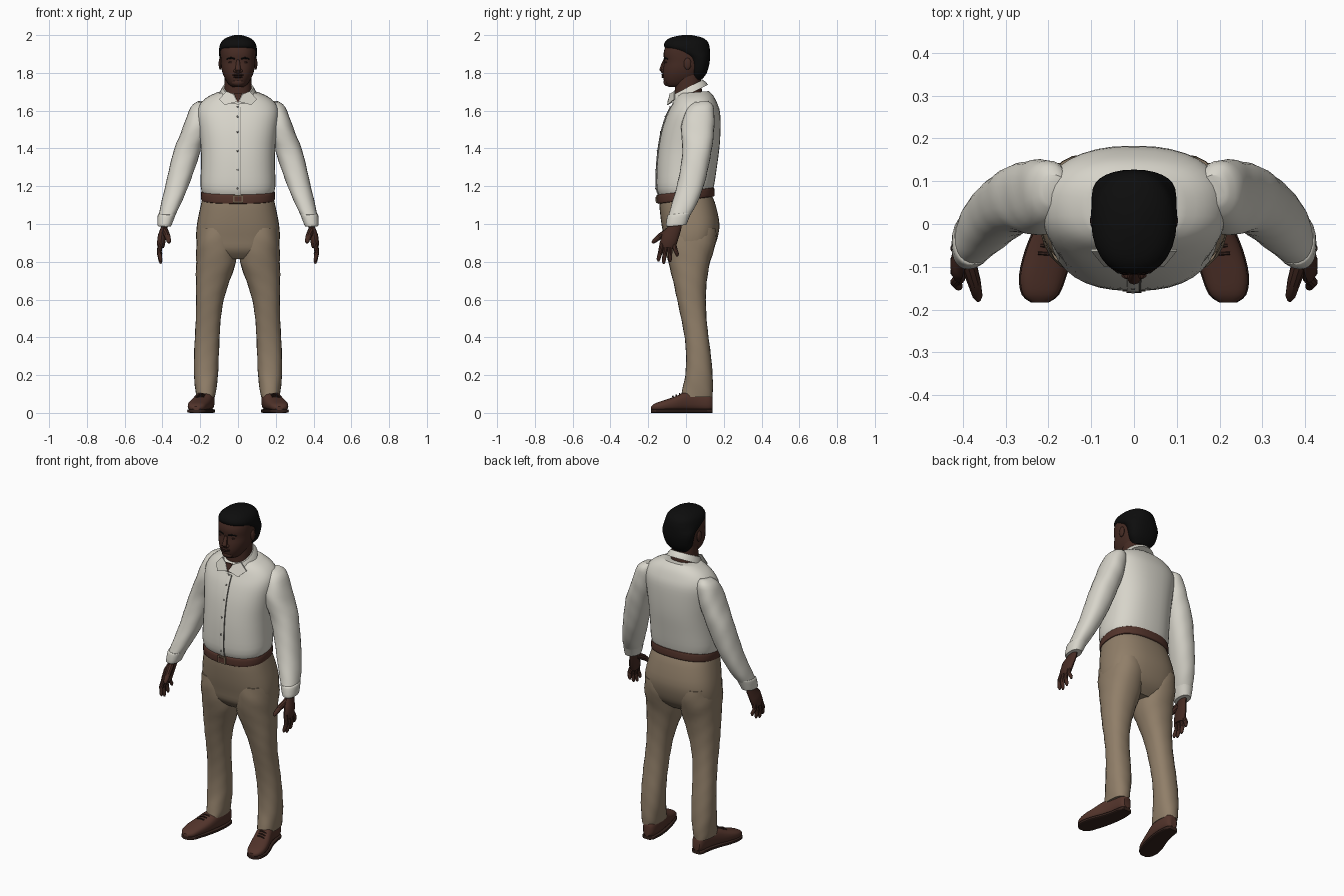
import bpy, bmesh, math
from mathutils import Vector

cube = bpy.data.objects.get("Cube")
if cube:
    bpy.data.objects.remove(cube, do_unlink=True)

built = []


def material(name, r, g, b):
    mat = bpy.data.materials.new(name)
    mat.use_nodes = True
    mat.diffuse_color = (r, g, b, 1)
    shader = mat.node_tree.nodes["Principled BSDF"]
    shader.inputs["Base Color"].default_value = (r, g, b, 1)
    shader.inputs["Roughness"].default_value = 0.8
    return mat


skin = material("dark_brown_skin", .06, .024, .017)
lip = material("deep_brown", .032, .013, .01)
black = material("black_hair", .004, .004, .004)
cotton = material("off_white_cotton", .68, .66, .59)
seam = material("grey_seam", .22, .21, .19)
khaki = material("khaki_cloth", .28, .21, .14)
leather = material("brown_leather", .085, .034, .024)
sole_mat = material("dark_sole", .035, .016, .012)
metal = material("buckle_metal", .16, .11, .07)


def finish(name, bm, mat):
    bmesh.ops.recalc_face_normals(bm, faces=bm.faces)
    mesh = bpy.data.meshes.new(name)
    bm.to_mesh(mesh)
    bm.free()
    mesh.materials.append(mat)
    obj = bpy.data.objects.new(name, mesh)
    bpy.context.collection.objects.link(obj)
    built.append(obj)
    return obj


def spline(rows, steps=3):
    """Catmull-Rom interpolation through rows of numbers."""
    out = []
    for i in range(len(rows) - 1):
        p = [Vector(rows[max(0, min(len(rows) - 1, i + k))]) for k in (-1, 0, 1, 2)]
        for s in range(steps):
            t = s / steps
            out.append(p[1] + (p[2] - p[0]) * (t / 2)
                       + (p[0] * 2 - p[1] * 5 + p[2] * 4 - p[3]) * (t * t / 2)
                       + (p[1] * 3 - p[0] - p[2] * 3 + p[3]) * (t ** 3 / 2))
    return out + [Vector(rows[-1])]


def skin_rings(name, rings, mat):
    """Bridge rings of points and cap both ends."""
    bm = bmesh.new()
    loops = [[bm.verts.new(p) for p in ring] for ring in rings]
    n = len(loops[0])
    for low, high in zip(loops, loops[1:]):
        for i in range(n):
            j = (i + 1) % n
            bm.faces.new((low[i], low[j], high[j], high[i]))
    bm.faces.new(loops[0])
    bm.faces.new(loops[-1])
    return finish(name, bm, mat)


def loft(name, rows, mat, side=1, n=24, power=2.3, tilt=0, axis="z", wrinkle=0, steps=3):
    """Rows: station, then low and high limits on the two cross axes."""
    rings = []
    for t, a0, a1, b0, b1 in spline(rows, steps):
        ring = []
        for i in range(n):
            ang = math.tau * i / n
            c, s = math.cos(ang), math.sin(ang)
            fold = 1 + wrinkle * math.sin(3 * ang + 23 * t) * math.sin(41 * t + ang)
            a = (a0 + a1) / 2 + fold * (a1 - a0) / 2 * math.copysign(abs(c) ** (2 / power), c)
            off = fold * (b1 - b0) / 2 * math.copysign(abs(s) ** (2 / power), s)
            b = (b0 + b1) / 2 + off
            ring.append((side * a, b, t + tilt * off) if axis == "z" else (side * a, t, b))
        rings.append(ring)
    return skin_rings(name, rings, mat)


def round_loft(name, rows, mat, **options):
    """Loft that is symmetric in x: station, half width, front, back."""
    return loft(name, [(t, -w, w, f, b) for t, w, f, b in rows], mat, **options)


def tube(name, points, radii, mat, side=1, flat=1.0, n=10):
    pts = [Vector((side * x, y, z)) for x, y, z in points]
    rings = []
    for i, p in enumerate(pts):
        d = (pts[min(i + 1, len(pts) - 1)] - pts[max(i - 1, 0)]).normalized()
        u = d.cross(Vector((1, 0, 0) if abs(d.x) < .8 else (0, 0, 1))).normalized()
        v = d.cross(u)
        rings.append([p + radii[i] * (u * math.cos(math.tau * k / n)
                      + v * flat * math.sin(math.tau * k / n)) for k in range(n)])
    return skin_rings(name, rings, mat)


def blob(name, centre, size, mat):
    bm = bmesh.new()
    bmesh.ops.create_uvsphere(bm, u_segments=14, v_segments=9, radius=1)
    bmesh.ops.scale(bm, vec=size, verts=bm.verts)
    bmesh.ops.translate(bm, vec=centre, verts=bm.verts)
    return finish(name, bm, mat)


def plate(name, points, mat, side=1, depth=.006):
    front = [(side * x, y, z) for x, y, z in points]
    return skin_rings(name, [front, [(x, y + depth, z) for x, y, z in front]], mat)


# Head, hair and neck
round_loft("head", [(1.725, .028, -.09, -.01), (1.74, .05, -.11, .03), (1.78, .074, -.122, .07),
                    (1.82, .087, -.121, .09), (1.86, .091, -.115, .1), (1.9, .093, -.119, .105),
                    (1.94, .09, -.108, .105), (1.975, .065, -.08, .085)], skin, n=28)
round_loft("hair", [(1.765, .05, .03, .085), (1.8, .08, .025, .11), (1.85, .094, .02, .124),
                    (1.885, .099, 0, .127), (1.91, .1, -.06, .127), (1.935, .099, -.113, .125),
                    (1.965, .088, -.11, .115), (1.987, .06, -.08, .085), (2, .018, -.02, .03)],
           black, n=28)
round_loft("neck", [(1.62, .076, -.062, .1), (1.7, .073, -.06, .085), (1.8, .07, -.055, .075)], skin)

# Facial features
tube("nose", [(0, -.112, 1.868), (0, -.121, 1.84), (0, -.126, 1.818), (0, -.115, 1.803)],
     [.008, .012, .016, .012], skin)
blob("upper_lip", (0, -.121, 1.789), (.03, .01, .006), lip)
blob("lower_lip", (0, -.12, 1.779), (.026, .01, .006), lip)
blob("chin", (0, -.101, 1.75), (.034, .018, .02), skin)
for side, tag in ((1, "left"), (-1, "right")):
    blob(tag + "_nostril", (side * .014, -.118, 1.811), (.011, .011, .009), skin)
    blob(tag + "_eye", (side * .036, -.103, 1.856), (.015, .007, .006), lip)
    tube(tag + "_brow", [(.016, -.115, 1.874), (.036, -.111, 1.88), (.06, -.095, 1.874)],
         [.004, .005, .003], black, side)
    blob(tag + "_ear", (side * .094, .008, 1.848), (.009, .02, .031), skin)

# Shirt body
torso = [(1.15, .183, -.137, .137), (1.2, .198, -.155, .15), (1.3, .196, -.155, .165),
         (1.4, .197, -.147, .178), (1.5, .207, -.13, .183), (1.58, .216, -.105, .18),
         (1.63, .205, -.08, .165), (1.67, .165, -.06, .145), (1.697, .108, -.042, .12)]
round_loft("shirt_body", torso, cotton, n=36, power=2.4, tilt=.08)


# Front strip with its stitched edge and buttons
def front_strip(name, x0, x1, lift, mat):
    rows = [(t + .08 * (f - b) / 2, x0, x1, f - lift, f + .004) for t, w, f, b in torso[:-2]]
    loft(name, rows, mat, n=12, power=6)


front_strip("shirt_placket", -.016, .014, .004, cotton)
front_strip("placket_seam", .012, .017, .005, seam)
for t, w, f, b in torso[1:-2]:
    blob("shirt_button", (-.002, f - .005, t + .04 * (f - b)), (.005, .003, .005), seam)

# Collar
round_loft("collar_band", [(1.685, .1, -.09, .116), (1.705, .09, -.086, .104),
                           (1.722, .08, -.077, .088)], cotton, tilt=.5, power=2)
plate("open_neck", [(-.022, -.086, 1.69), (.022, -.086, 1.69), (0, -.097, 1.64)], skin)
for side, tag in ((1, "left"), (-1, "right")):
    plate(tag + "_collar_leaf", [(.004, -.098, 1.648), (.07, -.1, 1.63), (.1, -.064, 1.66),
                                 (.062, -.064, 1.703), (.024, -.086, 1.688)], cotton, side)

# Belt and trouser seat
round_loft("trouser_seat", [(1.145, .186, -.137, .14), (1.1, .197, -.141, .157),
                            (1, .217, -.13, .177), (.92, .221, -.114, .165),
                            (.86, .205, -.1, .138), (.815, .14, -.06, .09)], khaki, n=36, power=2.5)
round_loft("belt", [(1.126, .19, -.147, .147), (1.133, .196, -.151, .152),
                    (1.168, .195, -.151, .15), (1.175, .188, -.145, .145)],
           leather, n=36, power=2.4, tilt=.13)
plate("buckle", [(-.027, -.158, 1.112), (.027, -.158, 1.112), (.027, -.157, 1.154),
                 (-.027, -.157, 1.154)], metal)
plate("buckle_centre", [(-.018, -.161, 1.12), (.018, -.161, 1.12), (.018, -.16, 1.146),
                        (-.018, -.16, 1.146)], leather)

for side, tag in ((1, "left"), (-1, "right")):
    # Sleeves
    loft(tag + "_sleeve", [(1.648, .16, .215, .045, .115), (1.62, .15, .25, .01, .143),
                           (1.55, .15, .279, -.02, .15), (1.48, .165, .304, -.025, .148),
                           (1.4, .194, .336, -.02, .14), (1.3, .226, .363, -.03, .12),
                           (1.2, .262, .386, -.05, .095), (1.1, .306, .409, -.08, .058),
                           (1.04, .336, .42, -.097, .022)], cotton, side, tilt=.1, wrinkle=.025)
    loft(tag + "_cuff", [(1.055, .328, .42, -.095, .03), (1.045, .332, .425, -.1, .024),
                         (1, .349, .427, -.106, .006), (.99, .354, .424, -.1, .002)],
         cotton, side, tilt=.1)

    # Hands
    tube(tag + "_palm", [(.388, -.05, 1.02), (.391, -.058, .98), (.402, -.083, .935),
                         (.408, -.095, .895), (.408, -.097, .875)],
         [.031, .034, .045, .044, .034], skin, side, flat=.5, n=14)
    for finger, base, tip, low in (("index", -.126, -.146, .802), ("middle", -.106, -.118, .79),
                                   ("ring", -.085, -.084, .8), ("little", -.066, -.047, .828)):
        mid = (base + tip) / 2
        tube(tag + "_" + finger + "_finger",
             [(.407, base, .9), (.418, mid, (.9 + low) / 2), (.41, tip, low + .012), (.408, tip, low)],
             [.013, .012, .01, .005], skin, side)
    tube(tag + "_thumb", [(.39, -.085, .965), (.374, -.135, .937), (.366, -.168, .91),
                          (.364, -.178, .9)], [.02, .016, .012, .006], skin, side)

    # Trouser legs
    loft(tag + "_trouser_leg", [(.98, .02, .21, -.112, .163), (.9, .006, .222, -.111, .157),
                                (.8, .01, .222, -.094, .128), (.7, .045, .222, -.07, .112),
                                (.6, .075, .222, -.047, .105), (.5, .09, .224, -.025, .108),
                                (.4, .098, .228, -.008, .12), (.3, .102, .232, 0, .133),
                                (.2, .105, .234, -.003, .14), (.12, .115, .226, -.02, .142),
                                (.085, .122, .221, -.028, .14)], khaki, side, wrinkle=.025)

    # Shoes
    shoe = [(.14, .145, .187, .02, .085), (.122, .129, .2, .01, .105), (.06, .124, .21, .01, .116),
            (0, .13, .228, .01, .112), (-.06, .142, .252, .01, .086), (-.12, .16, .266, .01, .066),
            (-.165, .178, .26, .012, .05), (-.184, .203, .237, .016, .034)]
    loft(tag + "_shoe", shoe, leather, side, axis="y", power=2.6)
    loft(tag + "_sole", [(y, a - .003, b + .003, 0, .02) for y, a, b, c, d in shoe],
         sole_mat, side, axis="y", power=5)
    for k in range(3):
        tube(tag + "_lace", [(.168 + .006 * k, -.032 - .018 * k, .098 - .006 * k),
                             (.19 + .006 * k, -.034 - .018 * k, .102 - .007 * k),
                             (.212 + .006 * k, -.032 - .018 * k, .094 - .006 * k)],
             [.004, .004, .004], sole_mat, side, n=6)

# Smooth shading with sharp creases
bpy.ops.object.select_all(action="DESELECT")
for obj in built:
    obj.select_set(True)
bpy.context.view_layer.objects.active = built[0]
bpy.ops.object.shade_smooth_by_angle(angle=math.radians(35))
